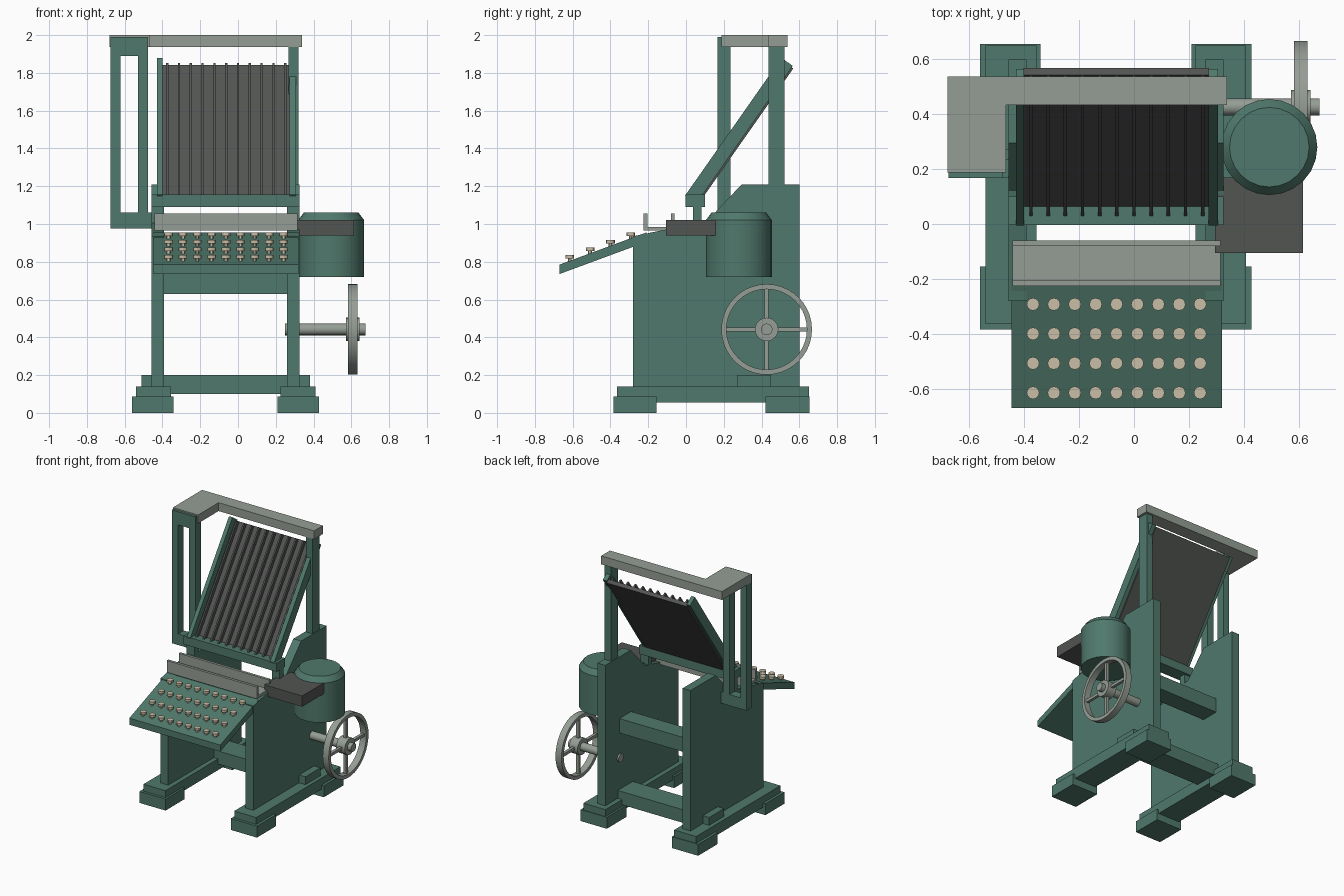
import bpy, bmesh, math
from mathutils import Matrix, Vector

if "Cube" in bpy.data.objects:
    bpy.data.objects.remove(bpy.data.objects["Cube"])


def material(name, rgb):
    m = bpy.data.materials.new(name)
    m.diffuse_color = (*rgb, 1)
    m.use_nodes = True
    m.node_tree.nodes["Principled BSDF"].inputs["Base Color"].default_value = m.diffuse_color
    return m


GREEN = material("green_enamel", (0.08, 0.19, 0.15))
STEEL = material("pale_steel", (0.30, 0.34, 0.30))
DARK = material("dark_iron", (0.085, 0.09, 0.085))
CREAM = material("cream_keys", (0.58, 0.51, 0.38))
XC = -0.066  # centre line of the main frame


def finish(name, bm, mat, smooth=False):
    bmesh.ops.recalc_face_normals(bm, faces=bm.faces)
    me = bpy.data.meshes.new(name)
    bm.to_mesh(me)
    bm.free()
    me.materials.append(mat)
    ob = bpy.data.objects.new(name, me)
    bpy.context.collection.objects.link(ob)
    if smooth:
        bpy.ops.object.select_all(action='DESELECT')
        ob.select_set(True)
        bpy.context.view_layer.objects.active = ob
        bpy.ops.object.shade_smooth_by_angle(angle=math.radians(30))
    return ob


def add_prism(bm, pts, x0, x1):
    """Extrude a (y, z) profile along x."""
    f = bm.faces.new([bm.verts.new((x0, y, z)) for y, z in pts])
    ext = bmesh.ops.extrude_face_region(bm, geom=[f])
    verts = [g for g in ext['geom'] if isinstance(g, bmesh.types.BMVert)]
    bmesh.ops.translate(bm, verts=verts, vec=(x1 - x0, 0, 0))


def prism(name, pts, x0, x1, mat):
    bm = bmesh.new()
    add_prism(bm, pts, x0, x1)
    return finish(name, bm, mat)


def rect(a0, a1, b0, b1):
    return [(a0, b0), (a1, b0), (a1, b1), (a0, b1)]


def box(name, x0, x1, y0, y1, z0, z1, mat):
    return prism(name, rect(y0, y1, z0, z1), x0, x1, mat)


def lathe(name, profile, loc, mat, axis='Z', seg=24, closed=False):
    """Revolve an (r, h) profile around an axis."""
    bm = bmesh.new()
    pts = profile + profile[:1] if closed else profile
    vs = [bm.verts.new((r, 0, h)) for r, h in pts]
    es = [bm.edges.new(p) for p in zip(vs, vs[1:])]
    bmesh.ops.spin(bm, geom=vs + es, cent=(0, 0, 0), axis=(0, 0, 1),
                   angle=math.tau, steps=seg, use_merge=True)
    bmesh.ops.remove_doubles(bm, verts=bm.verts, dist=1e-5)
    m = Matrix.Translation(loc)
    if axis == 'X':
        m = m @ Matrix.Rotation(math.pi / 2, 4, 'Y')
    bm.transform(m)
    return finish(name, bm, mat, True)


# Side panels, floor rails and feet, both sides of the centre line
panel = [(-0.28, 0.12), (0.60, 0.12), (0.60, 1.21), (0.295, 1.21),
         (0.12, 1.025), (-0.11, 0.97), (-0.28, 0.935)]


def pair(name, pts, near, far, mat=GREEN):
    for s, side in ((-1, "left"), (1, "right")):
        prism(f"{side}_{name}", pts, XC + s * near, XC + s * far, mat)


pair("side_panel", panel, 0.326, 0.392)
pair("floor_rail", rect(-0.365, 0.65, 0.055, 0.14), 0.29, 0.475)
pair("front_foot", rect(-0.385, -0.155, 0, 0.087), 0.275, 0.495)
pair("rear_foot", rect(0.42, 0.655, 0, 0.087), 0.275, 0.495)

# Cross beams
box("lower_beam", -0.51, 0.38, 0.27, 0.45, 0.10, 0.20, GREEN)
box("upper_beam", -0.40, 0.27, 0.29, 0.43, 0.63, 0.74, GREEN)

# Sloping keyboard
prism("keyboard", [(-0.67, 0.735), (-0.67, 0.785), (-0.21, 0.955),
                   (-0.21, 0.905)], -0.447, 0.32, GREEN)

# Keys: stem with a round cap
for row in range(4):
    y = -0.615 + row * 0.1075
    z = 0.785 + (y + 0.67) * 0.37
    for col in range(9):
        lathe(f"key_{row + 1}_{col + 1}",
              [(0, -0.01), (0.01, -0.01), (0.01, 0.013), (0.023, 0.013),
               (0.023, 0.031), (0, 0.031)],
              (-0.368 + col * 0.0761, y, z), CREAM, seg=12)

# Assembly tray: low base with two upright strips
prism("assembly_tray", [(-0.225, 0.965), (-0.06, 0.965), (-0.06, 1.055),
                        (-0.08, 1.055), (-0.08, 0.985), (-0.205, 0.985),
                        (-0.205, 1.055), (-0.225, 1.055)], -0.443, 0.316, STEEL)

# Casting box and melting pot
box("casting_box", 0.295, 0.615, -0.105, 0.17, 0.94, 1.022, DARK)
lathe("melting_pot", [(0, 0.72), (0.175, 0.72), (0.175, 1.02),
                      (0.145, 1.06), (0, 1.06)], (0.493, 0.28, 0), GREEN)

# Flywheel with rim, hub, shaft and spokes
C = Vector((0.608, 0.427, 0.442))
lathe("flywheel_rim", [(0.213, -0.025), (0.24, -0.025), (0.24, 0.025),
                       (0.213, 0.025)], C, STEEL, 'X', 40, True)
lathe("flywheel_hub", [(0, -0.036), (0.062, -0.036), (0.062, 0.036),
                       (0, 0.036)], C, STEEL, 'X')
lathe("drive_shaft", [(0, -0.36), (0.031, -0.36), (0.031, 0.068),
                      (0, 0.068)], C, STEEL, 'X', 16)
for i in range(4):
    bm = bmesh.new()
    add_prism(bm, rect(0.05, 0.22, -0.011, 0.011), -0.011, 0.011)
    bm.transform(Matrix.Translation(C) @ Matrix.Rotation(i * math.pi / 2, 4, 'X'))
    finish(f"flywheel_spoke_{i + 1}", bm, STEEL)

# Crossbar carrying the magazine, on two short posts
box("magazine_crossbar", -0.458, 0.326, -0.003, 0.10, 1.09, 1.155, GREEN)
pair("crossbar_post", rect(0.036, 0.082, 0.98, 1.10), 0.326, 0.392)

# Tilted magazine: points measured along the slope and in from its front face
ANG = math.radians(55)


def slope(s, d):
    return (-0.005 + s * math.cos(ANG) + d * math.sin(ANG),
            1.15 + s * math.sin(ANG) - d * math.cos(ANG))


def slope_rect(s0, s1, d0, d1):
    return [slope(s0, d0), slope(s1, d0), slope(s1, d1), slope(s0, d1)]


rail = slope_rect(0, 0.89, 0, 0.073)
prism("left_magazine_rail", rail, -0.43, -0.40, GREEN)
prism("right_magazine_rail", rail, 0.272, 0.306, GREEN)
prism("magazine_plate", slope_rect(0.045, 0.88, 0.053, 0.083), -0.402, 0.274, DARK)
for i in range(11):
    x = -0.375 + i * 0.0625
    prism(f"magazine_fin_{i + 1}", slope_rect(0.02, 0.875, 0.025, 0.056),
          x - 0.006, x + 0.006, DARK)

# Right rear column
box("rear_column", 0.267, 0.32, 0.437, 0.522, 1.0, 1.945, GREEN)

# Left elevator frame: two uprights joined top and bottom
Y0, Y1 = 0.168, 0.235
box("elevator_outer_upright", -0.675, -0.622, Y0, Y1, 0.975, 1.99, GREEN)
box("elevator_inner_upright", -0.53, -0.477, Y0, Y1, 0.975, 1.99, GREEN)
box("elevator_bottom", -0.675, -0.45, Y0, Y1, 0.975, 1.06, GREEN)
box("elevator_top", -0.675, -0.477, Y0, Y1, 1.89, 1.99, GREEN)

# L-shaped top beam
bm = bmesh.new()
outline = [(-0.68, 0.187), (-0.467, 0.187), (-0.467, 0.433), (0.338, 0.433),
           (0.338, 0.538), (-0.68, 0.538)]
face = bm.faces.new([bm.verts.new((x, y, 1.936)) for x, y in outline])
ext = bmesh.ops.extrude_face_region(bm, geom=[face])
bmesh.ops.translate(bm, vec=(0, 0, 0.064),
                    verts=[g for g in ext['geom'] if isinstance(g, bmesh.types.BMVert)])
finish("top_beam", bm, STEEL)
